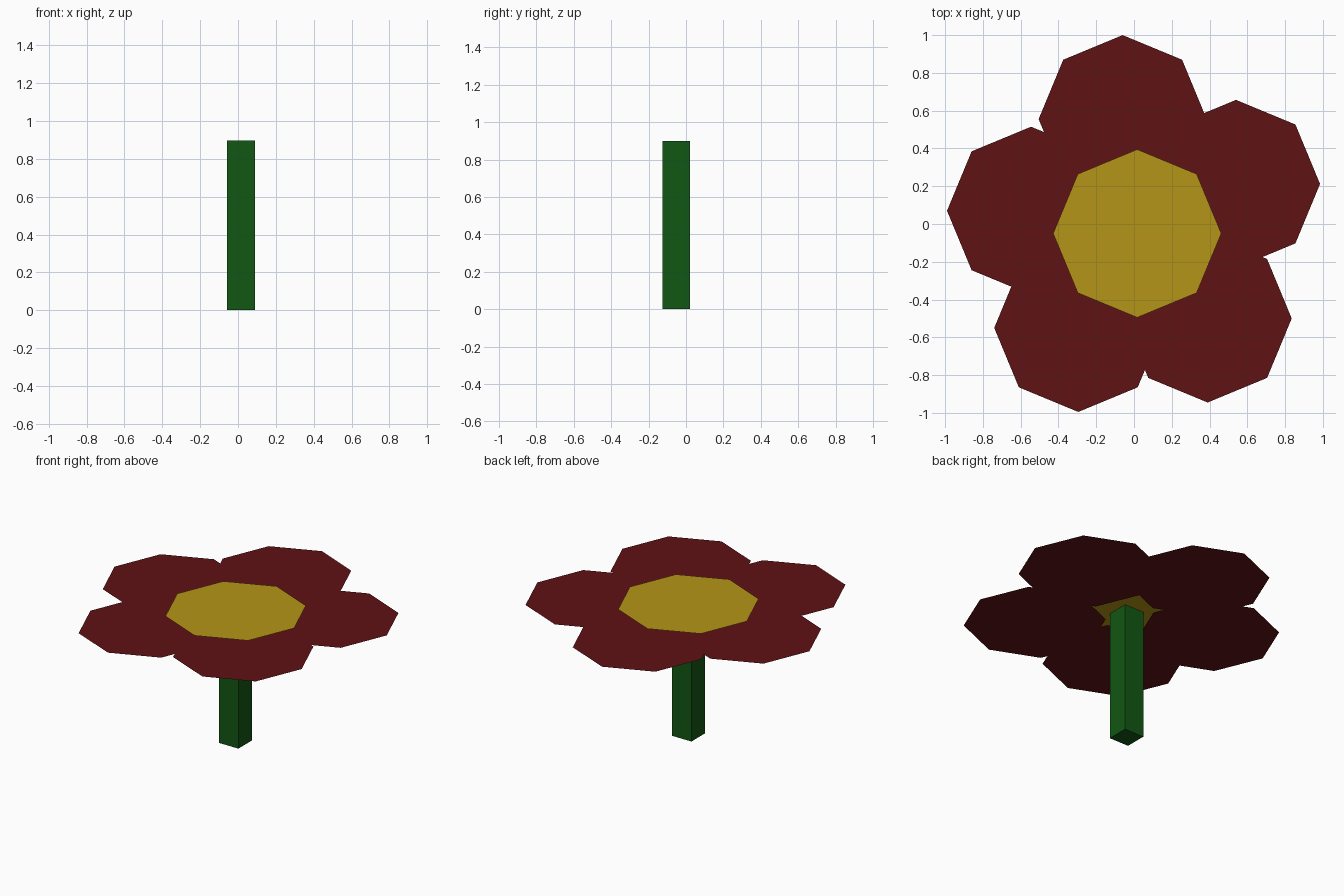
import bpy
import math

if "Cube" in bpy.data.objects:
    bpy.data.objects.remove(bpy.data.objects["Cube"])

R = 0.445              # shared octagon radius
CX, CY = 0.017, -0.052  # stem and flower centre


def material(name, rgb):
    m = bpy.data.materials.new(name)
    m.diffuse_color = (*rgb, 1.0)
    m.use_nodes = True
    m.node_tree.nodes["Principled BSDF"].inputs["Base Color"].default_value = m.diffuse_color
    return m


def octagon(name, x, y, z, mat):
    """Flat single-sheet octagon with corners on the axes."""
    pts = [(R * math.cos(i * math.pi / 4), R * math.sin(i * math.pi / 4), 0)
           for i in range(8)]
    mesh = bpy.data.meshes.new(name)
    mesh.from_pydata(pts, [], [list(range(8))])
    mesh.materials.append(mat)
    ob = bpy.data.objects.new(name, mesh)
    ob.location = (x, y, z)
    bpy.context.collection.objects.link(ob)


red = material("petal_red", (0.115, 0.006, 0.007))
yellow = material("centre_yellow", (0.46, 0.30, 0.009))
green = material("stem_green", (0.006, 0.095, 0.007))

# Five overlapping petals
for i, (x, y) in enumerate([(-0.06, 0.555), (0.54, 0.212), (0.39, -0.5),
                            (-0.295, -0.55), (-0.545, 0.07)]):
    octagon(f"petal_{i + 1}", x, y, 0.89, red)

# Flower centre just above the petals
octagon("flower_centre", CX, CY + 0.002, 0.9, yellow)

# Square stem
bpy.ops.mesh.primitive_cube_add(size=1, location=(CX, CY, 0.449))
stem = bpy.context.object
stem.name = "stem"
stem.scale = (0.148, 0.148, 0.898)
stem.data.materials.append(green)
